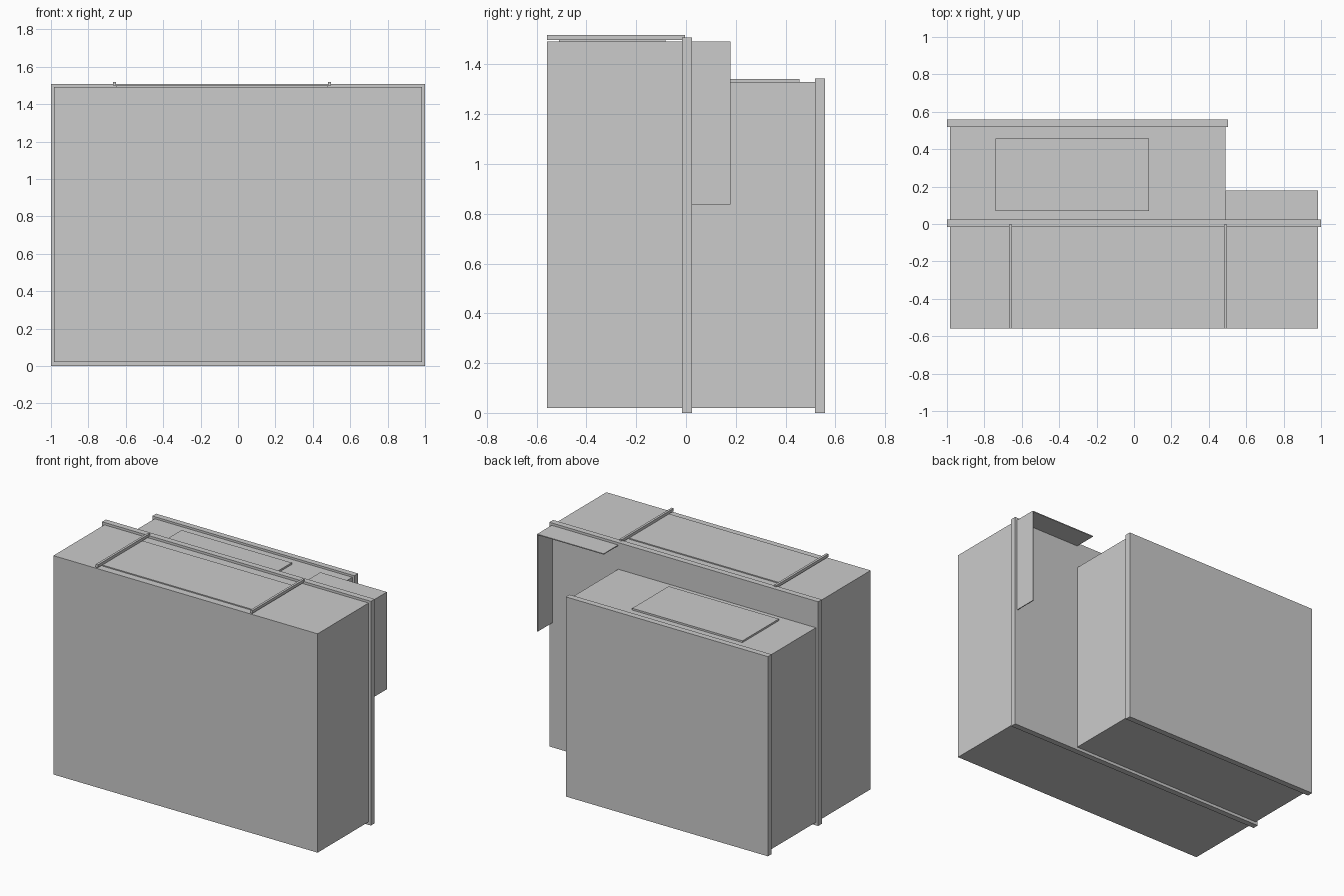
import bpy
import bmesh
from mathutils import Vector

cube = bpy.data.objects.get("Cube")
if cube:
    bpy.data.objects.remove(cube, do_unlink=True)

grey = bpy.data.materials.new("light_grey")
grey.use_nodes = True
colour = (0.6, 0.6, 0.6, 1)
grey.diffuse_color = colour
grey.node_tree.nodes["Principled BSDF"].inputs["Base Color"].default_value = colour


def box(name, x, y, z):
    """Flat-sided box given by its (low, high) range on each axis."""
    low, high = (Vector(c) for c in zip(x, y, z))
    bm = bmesh.new()
    bmesh.ops.create_cube(bm, size=1)
    for v in bm.verts:
        v.co = (low + high) / 2 + v.co * (high - low)
    mesh = bpy.data.meshes.new(name)
    bm.to_mesh(mesh)
    bm.free()
    mesh.materials.append(grey)
    obj = bpy.data.objects.new(name, mesh)
    bpy.context.collection.objects.link(obj)
    return obj


side = 0.983      # half width of the housings
front_top = 1.492
rear_top = 1.329
base = 0.02

# Main housings
box("front_housing", (-side, side), (-0.558, -0.016), (base, front_top))
box("rear_housing", (-side, 0.488), (0.024, 0.518), (base, rear_top))

# Flanges standing slightly proud of the housings
box("middle_flange", (-1, 1), (-0.016, 0.024), (0, 1.508))
box("rear_flange", (-1, 0.503), (0.518, 0.558), (0, 1.343))

# Lids on the two housings
box("front_lid", (-0.652, 0.482), (-0.51, -0.083), (front_top, 1.499))
box("rear_lid", (-0.74, 0.08), (0.07, 0.457), (rear_top, 1.341))

# Rails either side of the front lid
for name, x in (("right_rail", -0.66), ("left_rail", 0.49)):
    box(name, (x - 0.008, x + 0.008), (-0.558, -0.004), (1.499, 1.518))

# Thin folded cover behind the middle flange
sheet = 0.006
box("cover_top", (0.488, side), (0.024, 0.178), (front_top - sheet, front_top))
box("cover_side", (side - sheet, side), (0.024, 0.178), (0.838, front_top - sheet))
